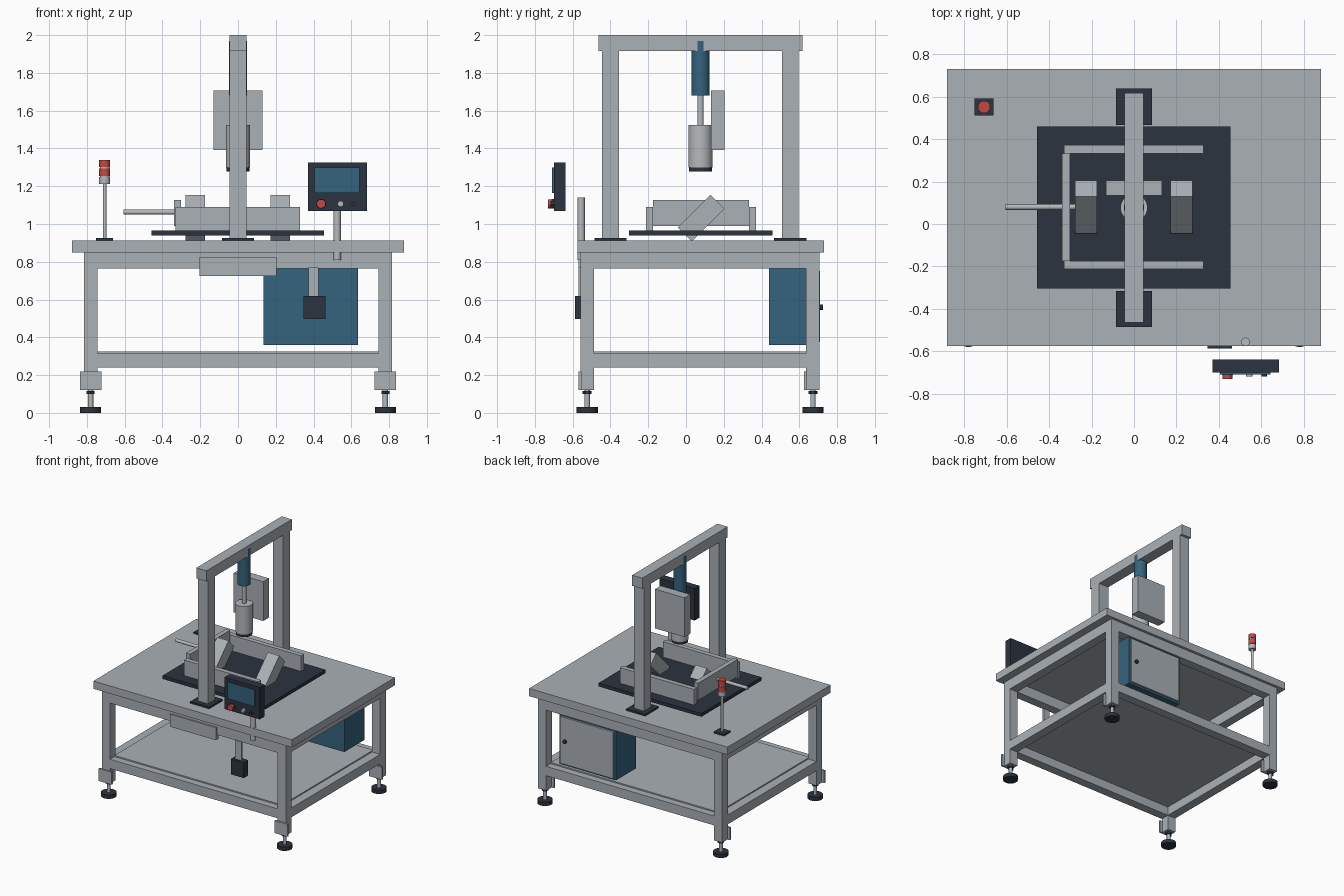
import bpy, math
from mathutils import Vector

if "Cube" in bpy.data.objects:
    bpy.data.objects.remove(bpy.data.objects["Cube"])


def mat(name, r, g, b):
    m = bpy.data.materials.new(name)
    m.diffuse_color = (r, g, b, 1)
    m.use_nodes = True
    m.node_tree.nodes["Principled BSDF"].inputs["Base Color"].default_value = m.diffuse_color
    return m


GREY = mat("machine_grey", 0.40, 0.44, 0.47)
STEEL = mat("bright_steel", 0.46, 0.49, 0.51)
DARK = mat("dark_slate", 0.025, 0.033, 0.05)
BLUE = mat("steel_blue", 0.036, 0.125, 0.21)
RED = mat("signal_red", 0.55, 0.065, 0.055)


def box(name, x, y, z, m, bevel=0.0):
    """Box from (min, max) ranges."""
    bpy.ops.mesh.primitive_cube_add(
        size=1, location=[(r[0] + r[1]) / 2 for r in (x, y, z)])
    o = bpy.context.object
    o.name = name
    o.scale = [r[1] - r[0] for r in (x, y, z)]
    bpy.ops.object.transform_apply(location=False, rotation=False, scale=True)
    o.data.materials.append(m)
    return o


def rod(name, a, b, r, m, n=32):
    """Cylinder between two points."""
    a, b = Vector(a), Vector(b)
    d = b - a
    bpy.ops.mesh.primitive_cylinder_add(
        vertices=n, radius=r, depth=d.length, location=(a + b) / 2,
        rotation=d.to_track_quat('Z', 'Y').to_euler())
    o = bpy.context.object
    o.name = name
    o.data.materials.append(m)
    bpy.ops.object.shade_smooth_by_angle(angle=math.radians(35))
    return o


def around(c, h):
    return (c - h, c + h)


# Table top, legs and levelling feet
LX, LY, H = 0.78, (-0.523, 0.672), 0.036
box("table_top", (-0.88, 0.88), (-0.575, 0.73), (0.85, 0.912), GREY)
for sx in (-LX, LX):
    for y in LY:
        box("leg", around(sx, H), around(y, H), (0.12, 0.85), GREY)
        box("leg_bracket", around(sx, 0.057), (y - H - 0.01, y - H + 0.005),
            (0.12, 0.22), GREY)
        rod("foot_pad", (sx, y, 0), (sx, y, 0.03), 0.056, DARK)
        rod("foot_stem", (sx, y, 0.03), (sx, y, 0.12), 0.014, STEEL, 16)
        rod("foot_nut", (sx, y, 0.1), (sx, y, 0.115), 0.024, DARK, 6)

# Upper and lower rails
for name, z in (("upper_rail", (0.765, 0.85)), ("lower_rail", (0.24, 0.315))):
    for y in LY:
        box(name + "_long", (-LX + H, LX - H), around(y, H), z, GREY)
    for sx in (-LX, LX):
        box(name + "_side", around(sx, H), (LY[0] + H, LY[1] - H), z, GREY)
box("shelf", (-0.744, 0.744), (LY[0] + 0.02, LY[1] - 0.02), (0.312, 0.325), GREY)

# Cabinet hung below the table, door at the back
box("cabinet", (0.135, 0.635), (0.44, 0.695), (0.36, 0.765), BLUE)
box("cabinet_door", (0.15, 0.62), (0.69, 0.71), (0.375, 0.75), GREY)
rod("door_knob", (0.575, 0.70, 0.56), (0.575, 0.725, 0.56), 0.015, DARK, 20)

# Front cover and hanging switch
box("front_cover", (-0.205, 0.203), (-0.57, -0.54), (0.725, 0.825), GREY)
box("switch_hanger", (0.373, 0.427), (-0.568, -0.55), (0.62, 0.77), GREY)
box("switch_box", (0.347, 0.462), (-0.587, -0.53), (0.497, 0.62), DARK)

# Operator panel with screen and buttons
rod("panel_post", (0.525, -0.555, 0.81), (0.525, -0.555, 1.14), 0.02, STEEL)
box("panel_body", (0.37, 0.683), (-0.70, -0.637), (1.07, 1.325), DARK)
box("panel_screen", (0.405, 0.643), (-0.709, -0.70), (1.165, 1.298), BLUE)
for name, x, r, y, m in (("stop_button", 0.44, 0.024, -0.73, RED),
                         ("start_button", 0.543, 0.016, -0.718, STEEL),
                         ("mode_button", 0.613, 0.012, -0.718, DARK)):
    rod(name, (x, -0.70, 1.107), (x, y, 1.107), r, m, 24)
rod("stop_button_collar", (0.44, -0.70, 1.107), (0.44, -0.712, 1.107), 0.026, DARK, 24)

# Signal tower
TX, TY = -0.706, 0.551
box("tower_base", around(TX, 0.045), around(TY, 0.04), (0.912, 0.925), DARK)
rod("tower_pole", (TX, TY, 0.92), (TX, TY, 1.22), 0.01, STEEL, 16)
rod("tower_collar", (TX, TY, 1.213), (TX, TY, 1.25), 0.029, STEEL)
rod("tower_core", (TX, TY, 1.25), (TX, TY, 1.335), 0.025, STEEL)
for z in (1.255, 1.302):
    rod("tower_lamp", (TX, TY, z), (TX, TY, z + 0.038), 0.029, RED)

# Gantry
for y in (-0.40, 0.552):
    box("gantry_plate", around(0, 0.084), around(y, 0.085), (0.912, 0.926), DARK)
    box("gantry_post", around(0, 0.045), around(y, 0.044), (0.926, 1.915), GREY)
box("gantry_beam", around(0, 0.045), (-0.463, 0.617), (1.915, 2.0), GREY)

# Press head
CY = 0.077
for name, z0, z1, r, m in (("head_cylinder", 1.68, 1.97, 0.048, BLUE),
                           ("head_shaft", 1.52, 1.69, 0.016, STEEL),
                           ("head_spindle", 1.30, 1.525, 0.064, STEEL),
                           ("head_ring", 1.278, 1.30, 0.06, DARK)):
    rod(name, (0, CY, z0), (0, CY, z1), r, m, 40)
box("head_back_plate", around(0, 0.131), (0.133, 0.205), (1.393, 1.708), GREY)

# Fixture plate with three-sided frame
box("fixture_plate", (-0.457, 0.455), (-0.303, 0.459), (0.938, 0.965), DARK)
for y in (-0.194, 0.352):
    box("fixture_bar", (-0.33, 0.327), around(y, 0.019), (0.965, 1.09), GREY)
box("fixture_end_bar", (-0.34, -0.302), (-0.174, 0.333), (0.99, 1.128), GREY)
rod("fixture_push_rod", (-0.605, 0.08, 1.063), (-0.175, 0.08, 1.063), 0.013, STEEL, 20)

# Tilted support blocks
for x in (-0.226, 0.224):
    b = box("tilted_block", around(x, 0.051), around(0.08, 0.123),
            around(1.031, 0.052), GREY)
    b.rotation_euler.x = math.radians(45)
